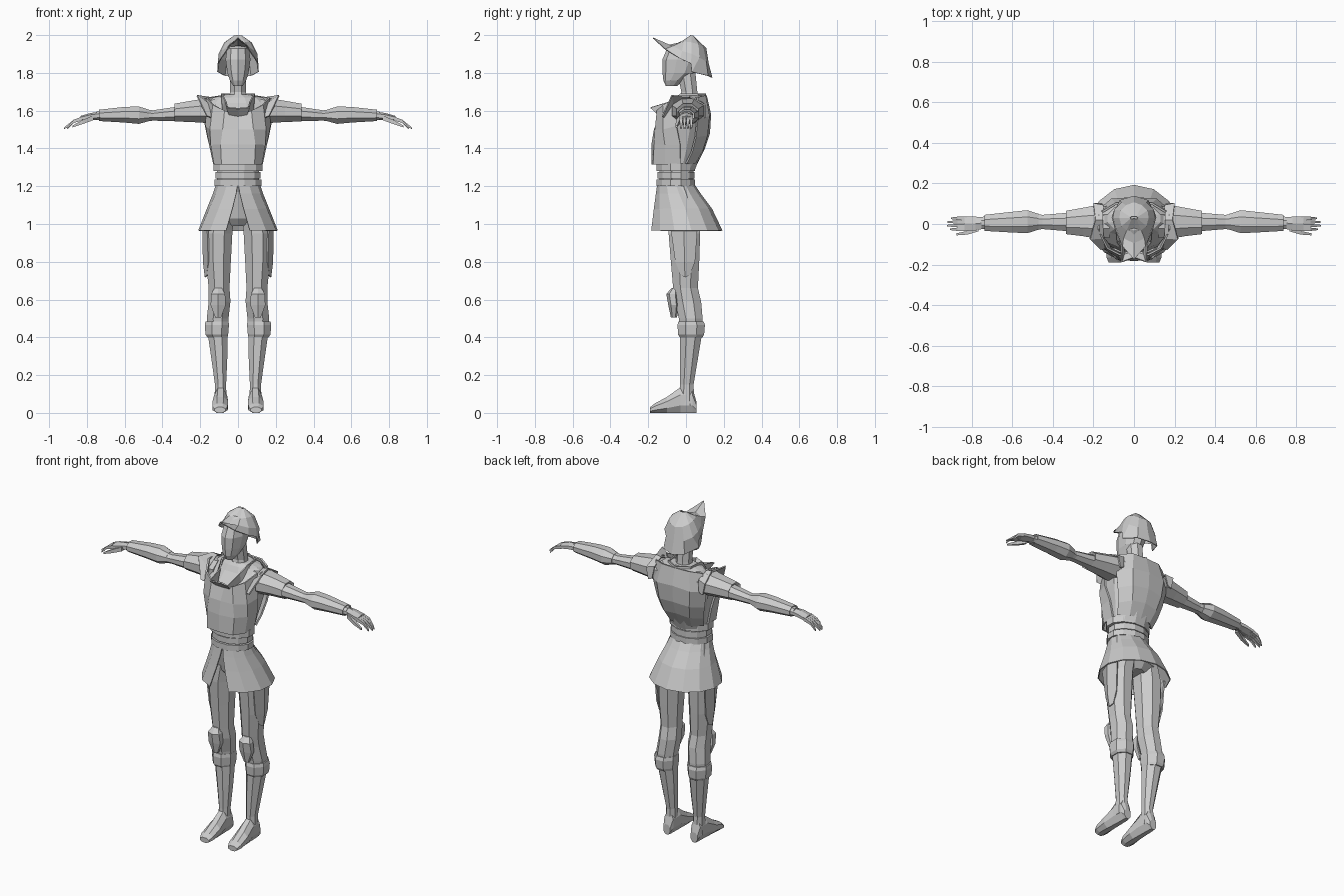
import bpy, bmesh
from math import sin, cos, pi


def make(name, bm, mirror=False, thick=0):
    bmesh.ops.remove_doubles(bm, verts=bm.verts, dist=0.0005)
    bmesh.ops.recalc_face_normals(bm, faces=bm.faces)
    me = bpy.data.meshes.new(name)
    bm.to_mesh(me)
    bm.free()
    ob = bpy.data.objects.new(name, me)
    bpy.context.collection.objects.link(ob)
    if mirror:
        ob.modifiers.new("Mirror", 'MIRROR').merge_threshold = 0.001
    if thick:
        m = ob.modifiers.new("Solidify", 'SOLIDIFY')
        m.thickness, m.offset = thick, 0
    return ob


def loft(name, axis, rings, n=8, mirror=True):
    """Closed faceted tube; each ring = (position, a_min, a_max, b_min, b_max)."""
    bm = bmesh.new()
    loops = []
    for t, a0, a1, b0, b1 in rings:
        loop = []
        for i in range(n):
            w = 2 * pi * (i + 0.5) / n
            k = 1 / cos(pi / n)
            a = (a0 + a1) / 2 + (a1 - a0) / 2 * k * cos(w)
            b = (b0 + b1) / 2 + (b1 - b0) / 2 * k * sin(w)
            loop.append(bm.verts.new({'x': (t, a, b), 'y': (a, t, b), 'z': (a, b, t)}[axis]))
        loops.append(loop)
    for p, q in zip(loops, loops[1:]):
        for i in range(n):
            j = (i + 1) % n
            bm.faces.new((p[i], p[j], q[j], q[i]))
    bm.faces.new(loops[0])
    bm.faces.new(loops[-1])
    return make(name, bm, mirror)


def shell(name, rows, thick=0.008):
    """Mirrored sheet through rows of points."""
    bm = bmesh.new()
    vs = [[bm.verts.new(p) for p in r] for r in rows]
    for p, q in zip(vs, vs[1:]):
        for i in range(len(p) - 1):
            bm.faces.new((p[i], p[i + 1], q[i + 1], q[i]))
    return make(name, bm, True, thick)


def body(name, rings, n=12):
    """Centred loft up z; ring = (z, half width, y front, y back)."""
    return loft(name, 'z', [(z, -r, r, f, b) for z, r, f, b in rings], n, False)


# head and neck
body("head", [(1.73, .024, -.105, -.05), (1.76, .043, -.117, -.01), (1.80, .056, -.12, .05),
              (1.87, .066, -.12, .09), (1.93, .058, -.095, .085), (1.965, .03, -.03, .06)], 10)
body("neck", [(1.62, .055, -.045, .07), (1.70, .042, -.025, .06), (1.80, .042, -.045, .05)], 8)

# cap with upturned pointed brim and back flap
shell("cap", [
    [(0, -.175, 1.985), (.055, -.11, 1.925), (.09, -.03, 1.875), (.105, .025, 1.85),
     (.108, .03, 1.805), (.07, .115, 1.785), (0, .137, 1.775)],
    [(0, -.095, 1.945), (.05, -.07, 1.94), (.085, -.02, 1.915), (.1, .03, 1.9),
     (.095, .07, 1.88), (.06, .105, 1.86), (0, .118, 1.85)],
    [(0, -.03, 1.955), (.035, -.03, 1.96), (.06, -.01, 1.965), (.07, .03, 1.96),
     (.065, .065, 1.95), (.04, .09, 1.935), (0, .105, 1.93)],
    [(0, .028, 1.998), (.012, .025, 1.997), (.016, .027, 1.997), (.018, .03, 1.997),
     (.016, .033, 1.997), (.012, .036, 1.997), (0, .036, 1.996)]], 0.005)

# torso
body("torso", [(1.28, .115, -.145, .045), (1.39, .135, -.145, .085), (1.50, .16, -.145, .115),
               (1.58, .175, -.125, .12), (1.64, .165, -.065, .11), (1.67, .13, -.045, .1),
               (1.685, .065, -.03, .08)])

# vest front, vest back, shoulder crest, collar
shell("vest_front", [
    [(0, -.13, 1.57), (.07, -.15, 1.60), (.13, -.12, 1.63), (.165, -.05, 1.67)],
    [(0, -.165, 1.50), (.08, -.16, 1.50), (.145, -.12, 1.50), (.168, -.05, 1.52)],
    [(0, -.178, 1.42), (.09, -.165, 1.42), (.14, -.11, 1.42), (.148, -.03, 1.42)],
    [(0, -.178, 1.315), (.085, -.17, 1.315), (.122, -.11, 1.315), (.127, -.03, 1.32)]], .01)
shell("vest_back", [
    [(0, .105, 1.68), (.09, .10, 1.68), (.155, .06, 1.67)],
    [(0, .128, 1.58), (.11, .12, 1.57), (.18, .06, 1.56)],
    [(0, .122, 1.48), (.10, .11, 1.47), (.16, .05, 1.46)],
    [(0, .095, 1.40), (.085, .085, 1.39), (.14, .03, 1.38)],
    [(0, .055, 1.32), (.07, .045, 1.32), (.122, 0, 1.32)]], .01)
shell("shoulder_crest", [
    [(.13, -.115, 1.56), (.15, -.07, 1.63), (.155, .02, 1.67), (.15, .09, 1.64), (.16, .1, 1.57)],
    [(.165, -.125, 1.57), (.217, -.075, 1.68), (.19, .02, 1.675), (.2, .1, 1.63), (.185, .1, 1.56)]])
shell("collar", [
    [(0, -.13, 1.57), (.045, -.14, 1.575), (.08, -.09, 1.61), (.085, 0, 1.65), (.07, .07, 1.66), (0, .1, 1.665)],
    [(0, -.165, 1.612), (.06, -.187, 1.617), (.065, -.08, 1.65), (.085, -.03, 1.69),
     (.075, .06, 1.69), (0, .103, 1.69)]])

# belt bands
for i, (z0, z1, r, f, b) in enumerate([(1.28, 1.32, .131, -.155, .047), (1.24, 1.275, .12, -.15, .045),
                                       (1.20, 1.235, .125, -.155, .047)]):
    body(f"belt_band_{i + 1}", [(z0, r, f, b), (z1, r, f, b)])
body("waist", [(1.18, .112, -.14, .04), (1.30, .112, -.14, .04)])
body("pelvis", [(.99, .05, -.06, .06), (1.03, .13, -.09, .09), (1.12, .135, -.11, .08), (1.21, .11, -.13, .04)], 10)

# skirt split at the front
rows = []
for z, rx, f, b, a0 in [(1.205, .115, -.15, .045, .02), (1.16, .13, -.157, .075, .07), (1.08, .163, -.17, .135, .18),
                        (.965, .21, -.19, .19, .3)]:
    ang = [a0 + (pi - a0) * i / 6 for i in range(7)]
    rows.append([(rx * sin(a), (f + b) / 2 - (b - f) / 2 * cos(a), z) for a in ang])
shell("skirt", rows, .006)

# legs, knee pads, thigh flaps
loft("leg", 'z', [(1.06, .02, .14, -.09, .075), (.95, .03, .175, -.092, .075), (.80, .038, .17, -.08, .07),
                  (.66, .045, .155, -.068, .063), (.59, .04, .155, -.058, .08), (.50, .05, .165, -.038, .088),
                  (.44, .055, .16, -.033, .088)])
loft("knee_pad", 'z', [(.505, .09, .12, -.078, -.05), (.57, .065, .145, -.09, -.04),
                       (.63, .068, .142, -.1, -.045), (.66, .085, .125, -.075, -.05)], 6)
shell("thigh_flap", [
    [(.16, -.08, .98), (.185, -.01, .98), (.17, .06, .98)],
    [(.155, -.055, .80), (.182, -.008, .80), (.165, .047, .80)],
    [(.162, -.025, .73), (.172, -.005, .718), (.164, .02, .73)]])

# boots
loft("boot_cuff", 'z', [(.40, .055, .162, -.032, .088), (.415, .052, .172, -.042, .096),
                        (.465, .048, .176, -.045, .1), (.485, .05, .172, -.04, .093)])
loft("boot_shaft", 'z', [(.04, .06, .125, -.04, .045), (.15, .063, .122, -.032, .04),
                         (.28, .057, .14, -.032, .062), (.42, .054, .16, -.033, .085)])
loft("boot_foot", 'y', [(.055, .07, .115, 0, .06), (.035, .062, .122, 0, .13), (-.03, .058, .126, 0, .135),
                        (-.10, .052, .135, 0, .085), (-.165, .055, .135, 0, .05), (-.19, .065, .125, 0, .03)])

# arms, shoulder guards, bracers
loft("arm", 'x', [(.12, -.07, .09, 1.53, 1.66), (.22, -.055, .075, 1.54, 1.645), (.33, -.035, .055, 1.545, 1.62),
                  (.45, -.025, .045, 1.547, 1.602), (.54, -.035, .055, 1.54, 1.61), (.75, -.025, .035, 1.55, 1.595)])
loft("shoulder_guard", 'x', [(.17, -.075, .095, 1.535, 1.665), (.25, -.06, .08, 1.54, 1.652),
                             (.335, -.05, .065, 1.543, 1.637), (.325, -.035, .05, 1.55, 1.622)])
loft("bracer", 'x', [(.47, -.028, .05, 1.545, 1.605), (.525, -.045, .068, 1.53, 1.622),
                     (.60, -.042, .06, 1.537, 1.62), (.735, -.034, .045, 1.545, 1.605),
                     (.73, -.025, .035, 1.552, 1.595)])

# hands
loft("palm", 'x', [(.73, -.02, .032, 1.555, 1.592), (.78, -.032, .036, 1.553, 1.585),
                   (.835, -.034, .038, 1.545, 1.57)], 6)
for i, tip in enumerate([.90, .918, .92, .905]):
    y = .028 - .018 * i
    loft(f"finger_{i + 1}", 'x', [(.825, y - .009, y + .009, 1.548, 1.569), (.87, y - .008, y + .008, 1.535, 1.552),
                                  (tip, y - .004, y + .004, 1.503, 1.512)], 4)
loft("thumb", 'x', [(.765, -.036, -.01, 1.55, 1.575), (.82, -.052, -.034, 1.53, 1.552),
                    (.875, -.056, -.046, 1.512, 1.522)], 4)
